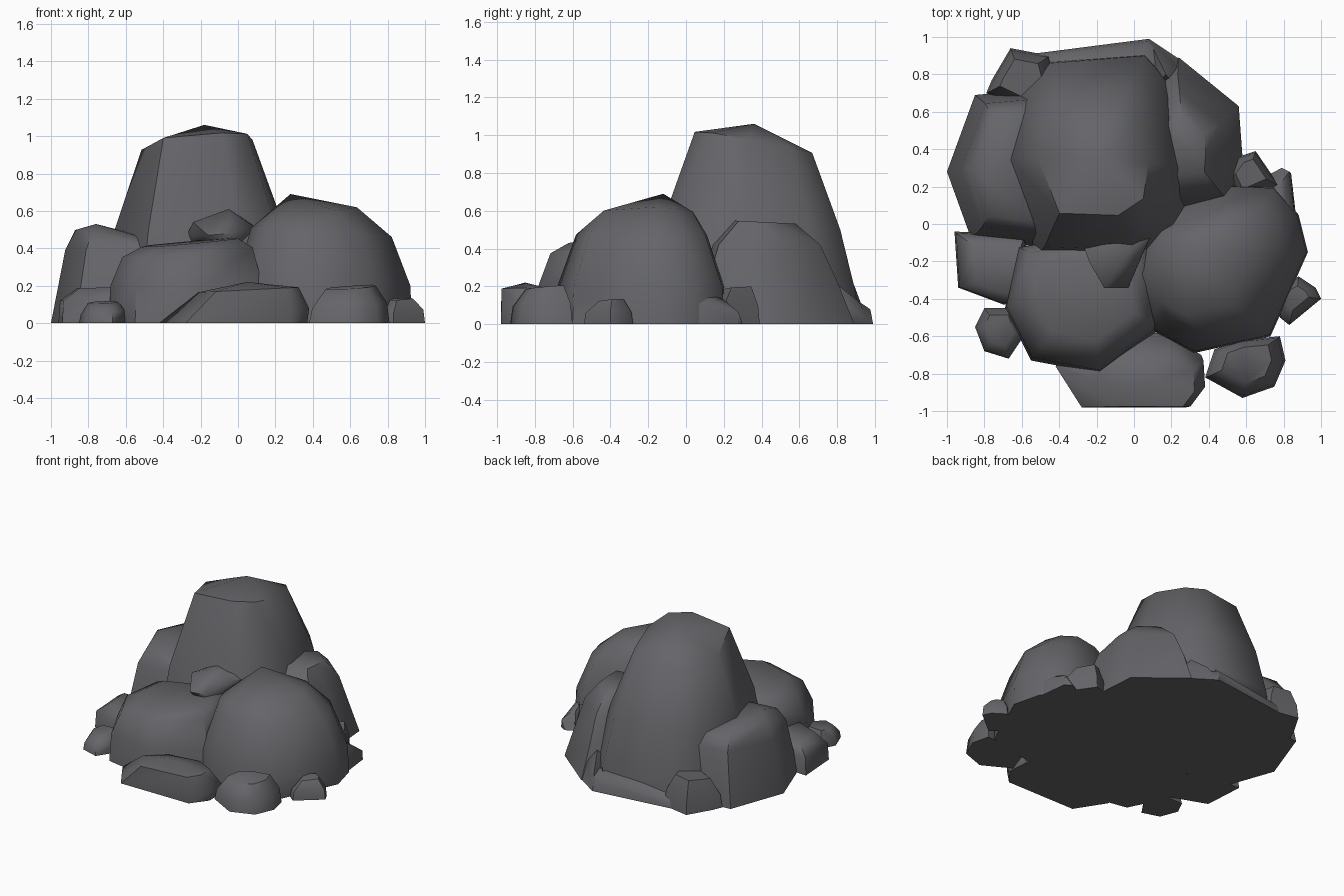
import bpy
import bmesh
import math
from mathutils import Vector

default_cube = bpy.data.objects.get("Cube")
if default_cube:
    bpy.data.objects.remove(default_cube, do_unlink=True)

# One dark grey stone colour
stone = bpy.data.materials.new("dark_grey_stone")
stone.use_nodes = True
colour = (.13, .13, .142, 1)
stone.diffuse_color = colour
stone.node_tree.nodes["Principled BSDF"].inputs["Base Color"].default_value = colour
stone.node_tree.nodes["Principled BSDF"].inputs["Roughness"].default_value = .9


def hull_object(name, points, angle=52):
    """Wrap points in a convex faceted stone."""
    bm = bmesh.new()
    for point in points:
        bm.verts.new(point)
    bmesh.ops.convex_hull(bm, input=bm.verts)
    loose = [v for v in bm.verts if not v.link_faces]
    bmesh.ops.delete(bm, geom=loose, context="VERTS")
    bmesh.ops.dissolve_limit(bm, angle_limit=math.radians(3), verts=bm.verts, edges=bm.edges)
    bmesh.ops.recalc_face_normals(bm, faces=bm.faces)
    mesh = bpy.data.meshes.new(name)
    bm.to_mesh(mesh)
    bm.free()
    mesh.materials.append(stone)
    obj = bpy.data.objects.new(name, mesh)
    bpy.context.collection.objects.link(obj)
    bpy.ops.object.select_all(action="DESELECT")
    obj.select_set(True)
    bpy.context.view_layer.objects.active = obj
    bpy.ops.object.shade_smooth_by_angle(angle=math.radians(angle))


def boulder(name, outline, levels, peak=None):
    """Stack scaled, shifted and tilted copies of a ground outline.
    Each level holds height, scale, shift x, shift y, tilt x, tilt y."""
    centre = sum((Vector(p) for p in outline), Vector((0, 0))) / len(outline)
    points = [(x, y, 0) for x, y in outline]
    for height, scale, shift_x, shift_y, tilt_x, tilt_y in levels:
        for corner in outline:
            offset = (Vector(corner) - centre) * scale
            points.append((centre.x + offset.x + shift_x,
                           centre.y + offset.y + shift_y,
                           height + tilt_x * offset.x + tilt_y * offset.y))
    if peak:
        points.append(peak)
    hull_object(name, points)


def rubble(name, outline, height, top_scale=.5):
    """Small stone with a steep foot and a tapered, slightly tilted top."""
    boulder(name, outline, [(height * .45, .93, 0, 0, .08, 0),
                            (height * .92, top_scale, 0, .01, .05, .08)])


# Tall central stone
boulder("tall_stone",
        [(-.73, .36), (-.62, .7), (-.45, .87), (.06, .91),
         (.23, .72), (.33, .3), (.28, -.04), (.04, -.2), (-.52, -.18)],
        [(.16, .98, 0, 0, 0, 0), (.5, .86, -.01, -.02, 0, 0),
         (.95, .56, -.04, -.01, .08, -.18)],
        (-.18, .36, 1.06))

# Large rounded stone at the front left
boulder("large_front_boulder",
        [(.93, -.15), (.88, .05), (.75, .2), (.5, .21), (.1, .06), (-.03, -.3),
         (.08, -.56), (.32, -.69), (.73, -.6), (.79, -.42)],
        [(.2, .98, 0, 0, 0, 0), (.47, .77, -.01, 0, -.03, 0),
         (.57, .59, -.12, .01, .2, -.02)],
        (.28, -.12, .69))

# Broad flat-topped stone at the front right
boulder("broad_front_boulder",
        [(-.62, -.13), (-.34, -.08), (.1, -.1), (.14, -.56),
         (-.18, -.8), (-.55, -.73), (-.69, -.45)],
        [(.2, .98, 0, .01, 0, 0), (.38, .84, .01, .02, .08, .04),
         (.43, .62, .03, .03, .09, .03)])

# Shoulder stones on either side of the tall stone
boulder("right_shoulder_stone",
        [(-1, .28), (-.85, .69), (-.5, .72), (-.35, .3), (-.45, -.13), (-.87, -.08)],
        [(.39, .86, .03, .01, 0, 0), (.47, .7, .03, .01, -.12, 0)],
        (-.76, .2, .53))
boulder("left_shoulder_stone",
        [(.58, .36), (.56, .63), (.24, .89), (0, .7), (.12, .04), (.56, .1)],
        [(.22, .87, -.02, -.03, 0, 0), (.42, .68, -.03, -.04, 0, 0),
         (.54, .38, -.05, -.04, 0, -.05)])

# Low slab leaning out at the front
boulder("front_slab",
        [(-.42, -.76), (-.28, -.98), (.28, -.98), (.37, -.86), (.36, -.7),
         (.16, -.58), (-.2, -.6)],
        [(.08, .88, .05, -.02, 0, 0), (.18, .68, .06, -.06, .05, 0)],
        (.05, -.85, .22))

# Back ridge and the wedge that joins it
boulder("back_ridge",
        [(-.62, .9), (-.4, .9), (-.28, .95), (.08, .99), (.2, .86), (.1, .65), (-.5, .65)],
        [(.07, .97, 0, -.01, .03, 0)],
        (.02, .87, .15))
boulder("back_wedge",
        [(.08, .99), (.26, .87), (.24, .72), (.08, .75)],
        [(.12, .7, .01, -.03, 0, 0)],
        (.17, .8, .21))

# Pointed stone wedged on top between the front boulders
hull_object("wedged_top_stone", [
    (-.28, -.09, .46), (-.12, -.06, .58), (.12, .01, .5), (.05, -.15, .54),
    (-.05, -.18, .61), (-.03, -.34, .48), (-.16, -.34, .47), (-.24, -.2, .54),
    (0, -.1, .38), (-.1, -.28, .38), (-.25, -.1, .4)])

# Rubble around the foot
rubble("front_left_rubble", [(.38, -.82), (.43, -.67), (.57, -.62), (.78, -.6),
                             (.81, -.73), (.75, -.87), (.58, -.93)], .21, .62)
rubble("left_rubble", [(.78, -.5), (.83, -.54), (1, -.4), (.97, -.34),
                       (.88, -.28), (.75, -.35)], .14)
hull_object("left_back_rubble", [
    (.87, .01, 0), (.84, .27, 0), (.79, .3, 0), (.6, .2, 0), (.65, -.05, 0),
    (.83, .28, .06), (.86, .03, .12), (.8, .02, .19), (.77, .2, .13), (.65, .05, .19)])
rubble("left_rear_rubble", [(.48, .25), (.56, .36), (.65, .39), (.7, .32),
                            (.78, .2), (.55, .1)], .21, .55)
rubble("right_back_rubble", [(-.79, .7), (-.76, .77), (-.66, .94), (-.45, .9),
                             (-.4, .7), (-.58, .6)], .24, .6)
rubble("right_front_pebble", [(-.85, -.55), (-.8, -.68), (-.67, -.72), (-.59, -.6),
                              (-.64, -.45), (-.8, -.45)], .12, .62)
boulder("right_front_rubble",
        [(-.96, -.04), (-.58, -.06), (-.56, -.42), (-.7, -.43), (-.94, -.34)],
        [(.13, .96, 0, 0, .05, 0), (.19, .66, .03, 0, .02, 0)])
